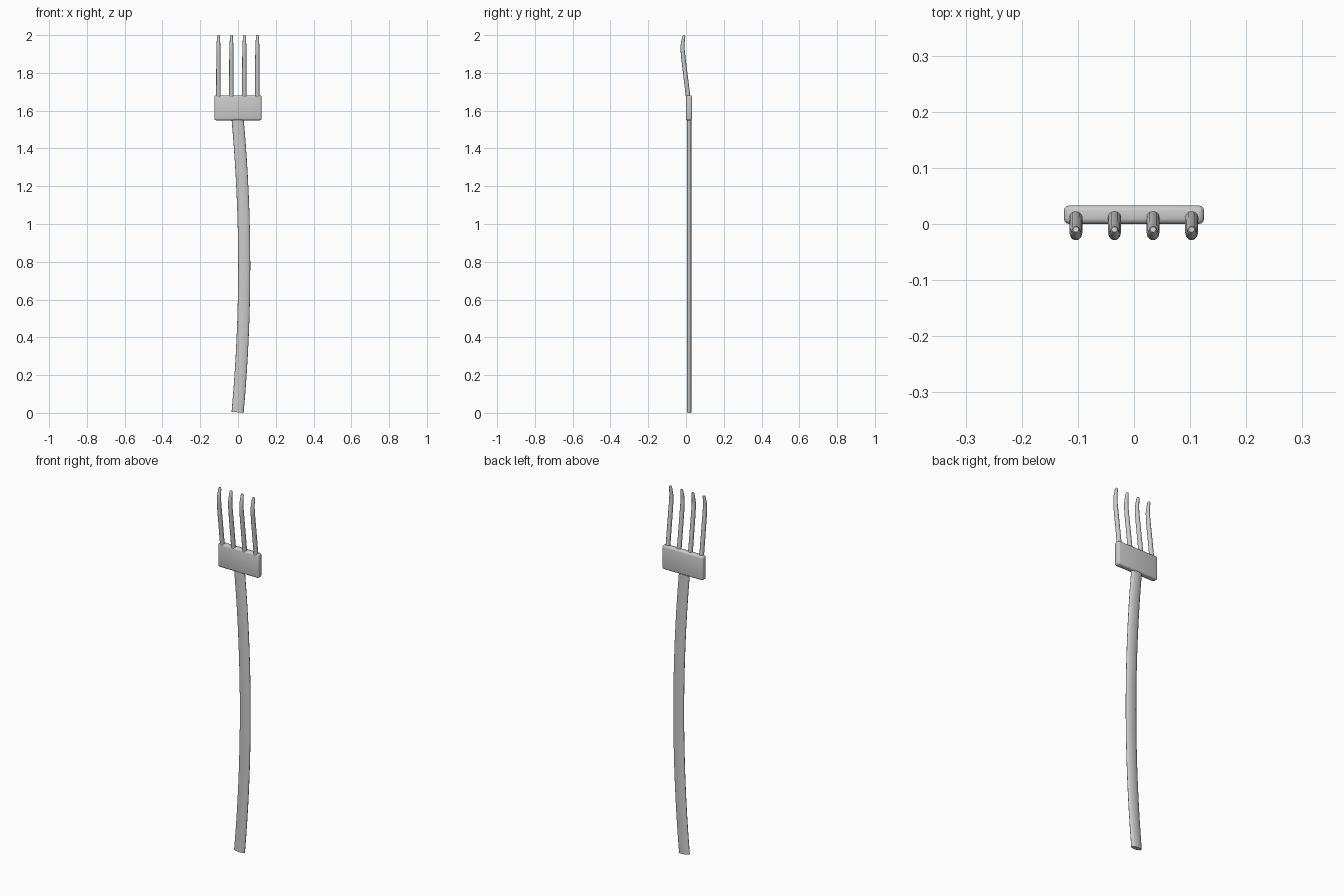
import bpy, bmesh, math
from mathutils import Vector

if "Cube" in bpy.data.objects:
    bpy.data.objects.remove(bpy.data.objects["Cube"])


def finish(bm, name):
    bmesh.ops.recalc_face_normals(bm, faces=bm.faces[:])
    mesh = bpy.data.meshes.new(name)
    bm.to_mesh(mesh)
    bm.free()
    ob = bpy.data.objects.new(name, mesh)
    bpy.context.collection.objects.link(ob)
    bpy.ops.object.select_all(action='DESELECT')
    bpy.context.view_layer.objects.active = ob
    ob.select_set(True)
    bpy.ops.object.shade_smooth_by_angle(angle=math.radians(40))
    return ob


def tube(name, path, sides):
    """Capped sweep through (x, y, z, x radius, y radius) stations."""
    bm = bmesh.new()
    pts = [Vector(p[:3]) for p in path]
    rings = []
    for i, p in enumerate(pts):
        t = (pts[min(i + 1, len(pts) - 1)] - pts[max(i - 1, 0)]).normalized()
        u = Vector((0, 1, 0)).cross(t).normalized()
        v = t.cross(u)
        rx, ry = path[i][3:]
        angles = [2 * math.pi * k / sides for k in range(sides)]
        rings.append([bm.verts.new(p + u * rx * math.cos(a) + v * ry * math.sin(a))
                      for a in angles])
    for a, b in zip(rings, rings[1:]):
        for k in range(sides):
            j = (k + 1) % sides
            bm.faces.new((a[k], a[j], b[j], b[k]))
    bm.faces.new(rings[0])
    bm.faces.new(rings[-1])
    return finish(bm, name)


# Bowed oval handle, running slightly into the head
stations = []
for i in range(17):
    s = i / 16
    stations.append((-0.002 + 0.035 * 4 * s * (1 - s), 0.0165,
                     0.003 + 1.552 * s, 0.032, 0.0125))
tube("handle", stations, 24)

# Flat head plate with softened edges
bm = bmesh.new()
bmesh.ops.create_cube(bm, size=1)
for v in bm.verts:
    v.co = Vector((v.co.x * 0.25, 0.0165 + v.co.y * 0.033, 1.615 + v.co.z * 0.132))
bmesh.ops.bevel(bm, geom=bm.edges[:], offset=0.01, segments=3,
                profile=0.5, affect='EDGES')
finish(bm, "head_plate")

# Four bent, tapering tines
for n in range(4):
    x = -0.1035 + 0.0687 * n
    profile = [(0.0125, 1.66, 0.012), (0.0105, 1.68, 0.012), (-0.014, 1.88, 0.0115),
               (-0.0175, 1.915, 0.011), (-0.0185, 1.94, 0.0105),
               (-0.017, 1.96, 0.0095), (-0.011, 1.993, 0.0075), (-0.0098, 1.999, 0.005)]
    tube(f"tine_{n + 1}", [(x, y, z, r, r) for y, z, r in profile], 12)
